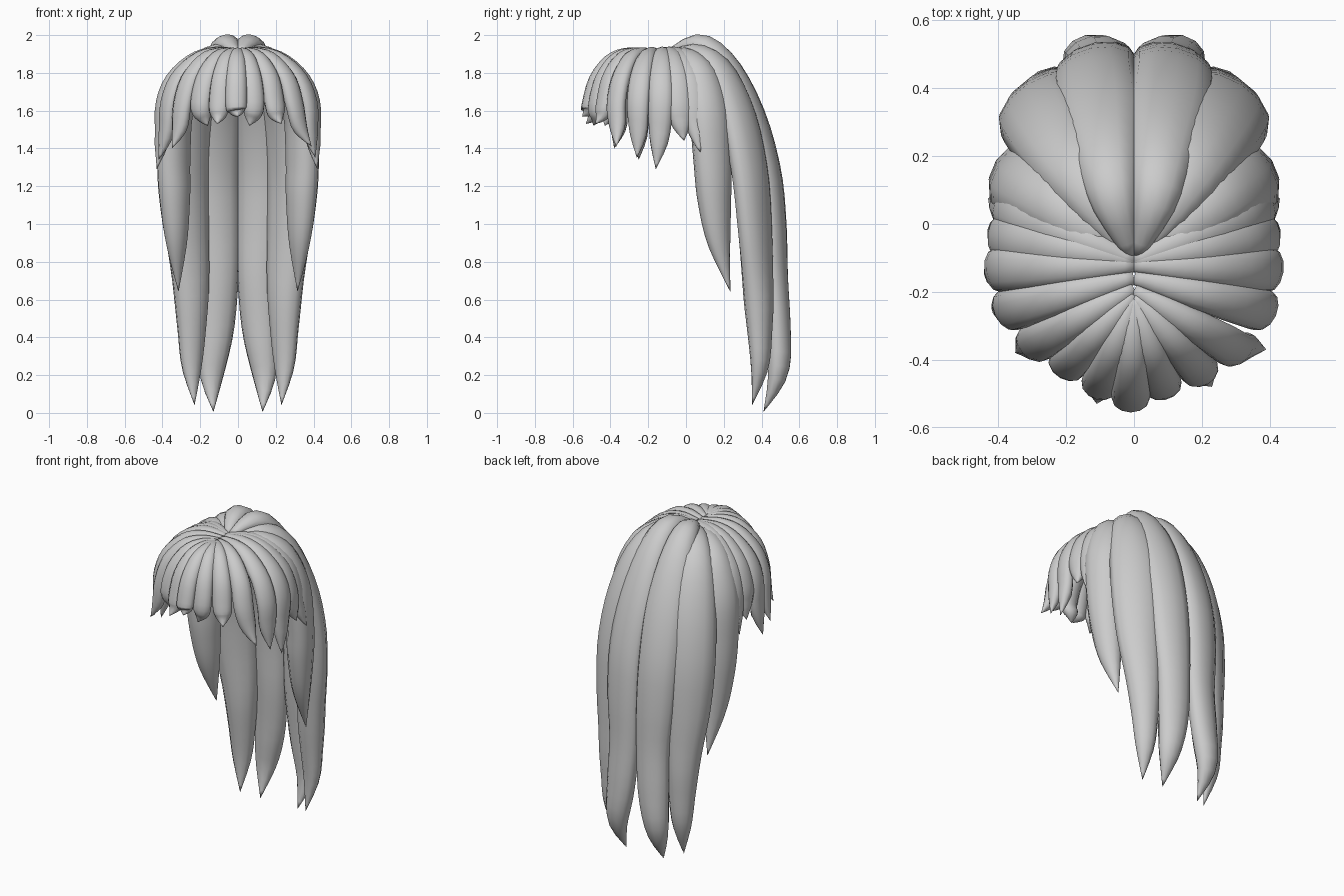
import bpy, bmesh, math
from mathutils import Vector

SIDES = 12


def spline(keys, t):
    """Catmull-Rom through equally spaced keys (any dimension)."""
    n = len(keys) - 1
    i = min(int(t * n), n - 1)
    u = t * n - i
    a, b, c, d = (keys[max(0, min(n, j))] for j in (i - 1, i, i + 1, i + 2))
    return [0.5 * (2 * q + (r - p) * u + (2 * p - 5 * q + 4 * r - s) * u * u
                   + (3 * q - p - 3 * r + s) * u ** 3)
            for p, q, r, s in zip(a, b, c, d)]


def lock(name, keys, thick, rings, hub_z):
    """Flattened tapering tube; keys are (x, y, z, half width)."""
    bm = bmesh.new()
    loops = []
    samples = [spline(keys, i / rings) for i in range(rings + 1)]
    pts = [Vector(s[:3]) for s in samples]
    for i in range(rings):
        p = pts[i]
        w = max(samples[i][3], 0.008)
        tan = (pts[i + 1] - pts[max(i - 1, 0)]).normalized()
        out = p - Vector((0, -0.08, min(p.z, hub_z)))
        side = tan.cross(out).normalized()
        nrm = side.cross(tan).normalized()
        th = min(thick, w * 0.8)
        ring = []
        for k in range(SIDES):
            a = 2 * math.pi * k / SIDES
            ring.append(bm.verts.new(p + side * w * math.cos(a) + nrm * th * math.sin(a)))
        loops.append(ring)
    for r0, r1 in zip(loops, loops[1:]):
        for k in range(SIDES):
            j = (k + 1) % SIDES
            bm.faces.new((r0[k], r0[j], r1[j], r1[k]))
    # root cap and pointed tip
    bm.faces.new(loops[0])
    tip = bm.verts.new(pts[-1])
    for k in range(SIDES):
        bm.faces.new((loops[-1][k], loops[-1][(k + 1) % SIDES], tip))
    bmesh.ops.recalc_face_normals(bm, faces=bm.faces)
    for f in bm.faces:
        f.smooth = True
    me = bpy.data.meshes.new(name)
    bm.to_mesh(me)
    bm.free()
    ob = bpy.data.objects.new(name, me)
    bpy.context.collection.objects.link(ob)
    return ob


# long locks down the back, mirrored left and right
back_center = [(0.01, -0.09, 1.91, .02), (0.06, 0.07, 1.95, .07), (0.085, 0.22, 1.83, .10),
               (0.105, 0.35, 1.58, .125), (0.115, 0.435, 1.28, .125), (0.11, 0.465, 1.0, .12),
               (0.10, 0.475, 0.72, .105), (0.115, 0.49, 0.44, .095), (0.14, 0.485, 0.2, .065),
               (0.13, 0.41, 0.005, 0)]
back_outer = [(0.02, -0.09, 1.90, .015), (0.11, 0.05, 1.90, .07), (0.19, 0.18, 1.79, .11),
              (0.245, 0.28, 1.56, .135), (0.275, 0.34, 1.27, .14), (0.27, 0.365, 0.98, .13),
              (0.25, 0.38, 0.7, .105), (0.245, 0.39, 0.45, .08), (0.245, 0.39, 0.24, .055),
              (0.23, 0.35, 0.04, 0)]
back_side = [(0.02, -0.09, 1.89, .015), (0.14, -0.01, 1.88, .07), (0.25, 0.07, 1.79, .10),
             (0.325, 0.12, 1.60, .115), (0.34, 0.14, 1.35, .11), (0.335, 0.15, 1.13, .095),
             (0.325, 0.175, 0.9, .065), (0.315, 0.235, 0.64, 0)]
for label, keys, th in (("back_center_lock", back_center, .065),
                        ("back_outer_lock", back_outer, .075),
                        ("back_side_lock", back_side, .08)):
    for s, sn in ((1, "right"), (-1, "left")):
        lock(f"{label}_{sn}", [(s * x, y, z, w) for x, y, z, w in keys], th, 30, 1.5)

# fringe locks: widest point x, y, then tip x, y, z
fringe = [(-0.01, -0.515, 0.00, -0.55, 1.57),
          (0.085, -0.48, 0.06, -0.49, 1.52), (-0.10, -0.475, -0.11, -0.53, 1.53),
          (0.195, -0.435, 0.23, -0.48, 1.53), (-0.20, -0.42, -0.16, -0.43, 1.52),
          (0.30, -0.37, 0.39, -0.37, 1.41), (-0.295, -0.355, -0.35, -0.38, 1.40),
          (0.38, -0.255, 0.41, -0.26, 1.35), (-0.37, -0.255, -0.42, -0.25, 1.34),
          (0.40, -0.135, 0.42, -0.16, 1.29), (-0.40, -0.135, -0.43, -0.16, 1.29),
          (0.39, -0.035, 0.42, -0.01, 1.44), (-0.39, -0.035, -0.42, -0.01, 1.44),
          (0.37, 0.05, 0.43, 0.075, 1.38), (-0.37, 0.05, -0.43, 0.075, 1.38)]
for n, (ox, oy, tx, ty, tz) in enumerate(fringe):
    front = max(0, min(1, (-oy - 0.1) / 0.35))
    rx, ry = 0.0, -0.11 - 0.11 * front
    wide = 1.2 - 0.2 * front

    def at(f, z, w):
        return (rx + (ox - rx) * f, ry + (oy - ry) * f, z, w * wide)
    zm = 1.63
    keys = [at(0, 1.91, .018), at(.3, 1.905, .036), at(.6, 1.865, .047), at(.87, 1.765, .055),
            at(1, zm, .056),
            (ox * .6 + tx * .38, oy * .6 + ty * .38, zm * .45 + tz * .55, .043 * wide),
            (tx, ty, tz, 0)]
    lock(f"fringe_lock_{n + 1}", keys, .038, 20, 1.5)
